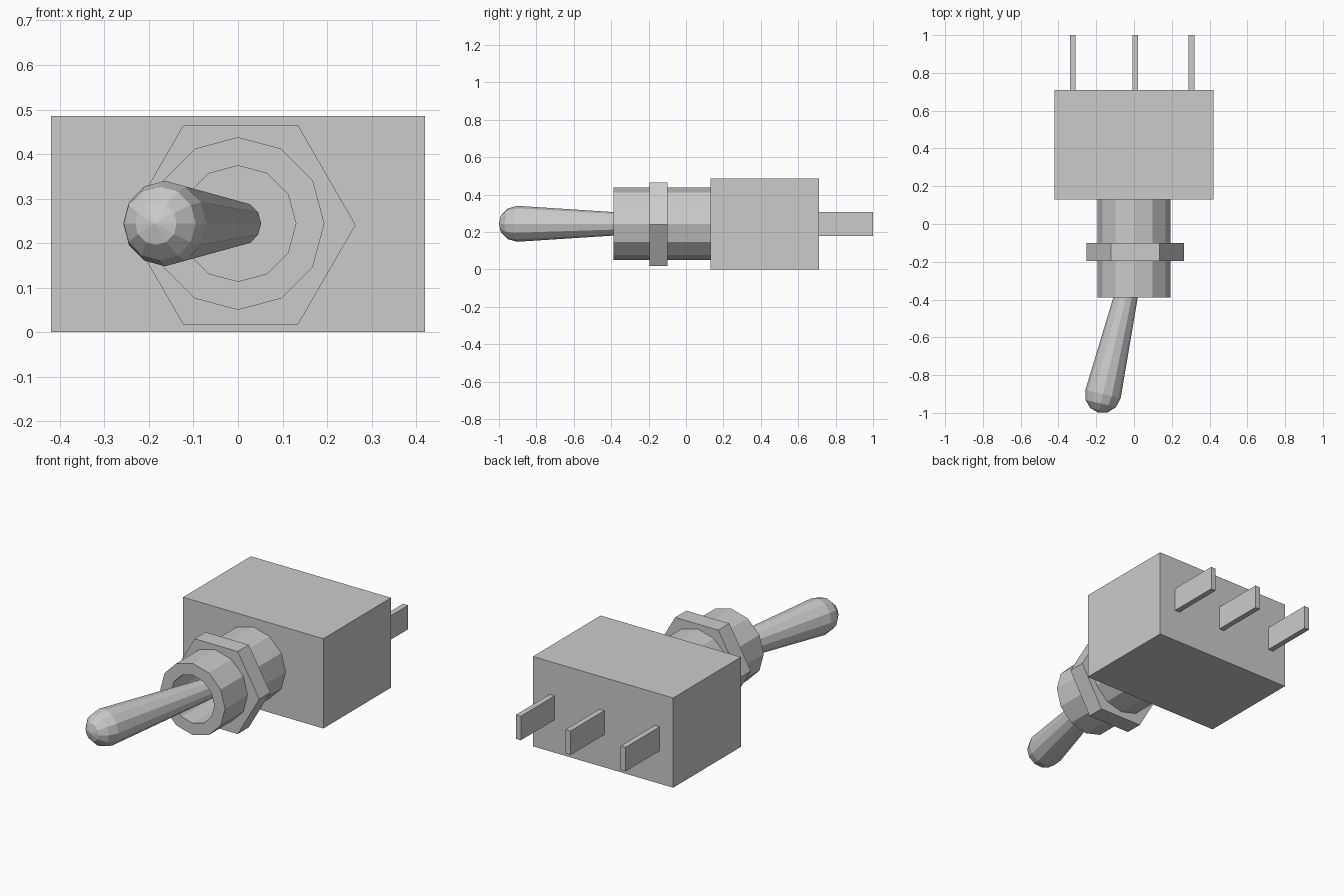
import bpy, bmesh
from math import cos, sin, pi
from mathutils import Vector

if "Cube" in bpy.data.objects:
    bpy.data.objects.remove(bpy.data.objects["Cube"])

MID_Z = 0.244


def finish(name, bm):
    bmesh.ops.recalc_face_normals(bm, faces=bm.faces)
    mesh = bpy.data.meshes.new(name)
    bm.to_mesh(mesh)
    bm.free()
    obj = bpy.data.objects.new(name, mesh)
    bpy.context.collection.objects.link(obj)
    return obj


def box(name, lo, hi):
    bm = bmesh.new()
    bmesh.ops.create_cube(bm, size=1)
    for v in bm.verts:
        v.co = [(a + b) / 2 + c * (b - a) for a, b, c in zip(lo, hi, v.co)]
    return finish(name, bm)


def lathe(name, profile, sides, origin, axis=(0, -1, 0), closed=False):
    """Revolve (radius, distance) points about an axis lying in the xy plane."""
    d = Vector(axis).normalized()
    up = Vector((0, 0, 1))
    side = d.cross(up)
    bm = bmesh.new()
    rings = []
    for r, h in profile:
        c = Vector(origin) + d * h
        n = sides if r > 0 else 1
        rings.append([bm.verts.new(c + (side * cos(2 * pi * i / sides)
                      + up * sin(2 * pi * i / sides)) * r) for i in range(n)])
    pairs = list(zip(rings, rings[1:]))
    if closed:
        pairs.append((rings[-1], rings[0]))
    for a, b in pairs:
        for i in range(sides):
            j = (i + 1) % sides
            if len(b) == 1:
                bm.faces.new((a[i], a[j], b[0]))
            else:
                bm.faces.new((a[i], a[j], b[j], b[i]))
    if not closed and len(rings[0]) > 1:
        bm.faces.new(rings[0])
    return finish(name, bm)


# Switch housing
box("housing", (-0.42, 0.13, 0), (0.42, 0.71, 0.486))

# Three flat terminals at the back
for i, x in enumerate((-0.324, 0.006, 0.304)):
    box(f"terminal_{i + 1}", (x - 0.015, 0.71, 0.178), (x + 0.015, 1.0, 0.308))

# Hollow bushing
lathe("bushing", [(0.194, 0), (0.194, 0.518), (0.13, 0.518), (0.13, 0)],
      12, (0, 0.13, MID_Z), closed=True)

# Hexagonal nut around the bushing
lathe("hex_nut", [(0.258, 0), (0.258, 0.095), (0.16, 0.095), (0.16, 0)],
      6, (0.006, -0.1, 0.241), closed=True)

# Tilted tapered lever with a rounded tip
lathe("lever", [(0.05, -0.73), (0.096, 0), (0.083, 0.052), (0.048, 0.088), (0, 0.102)],
      12, (-0.164, -0.9, MID_Z), axis=(-0.229, -0.973, 0))
